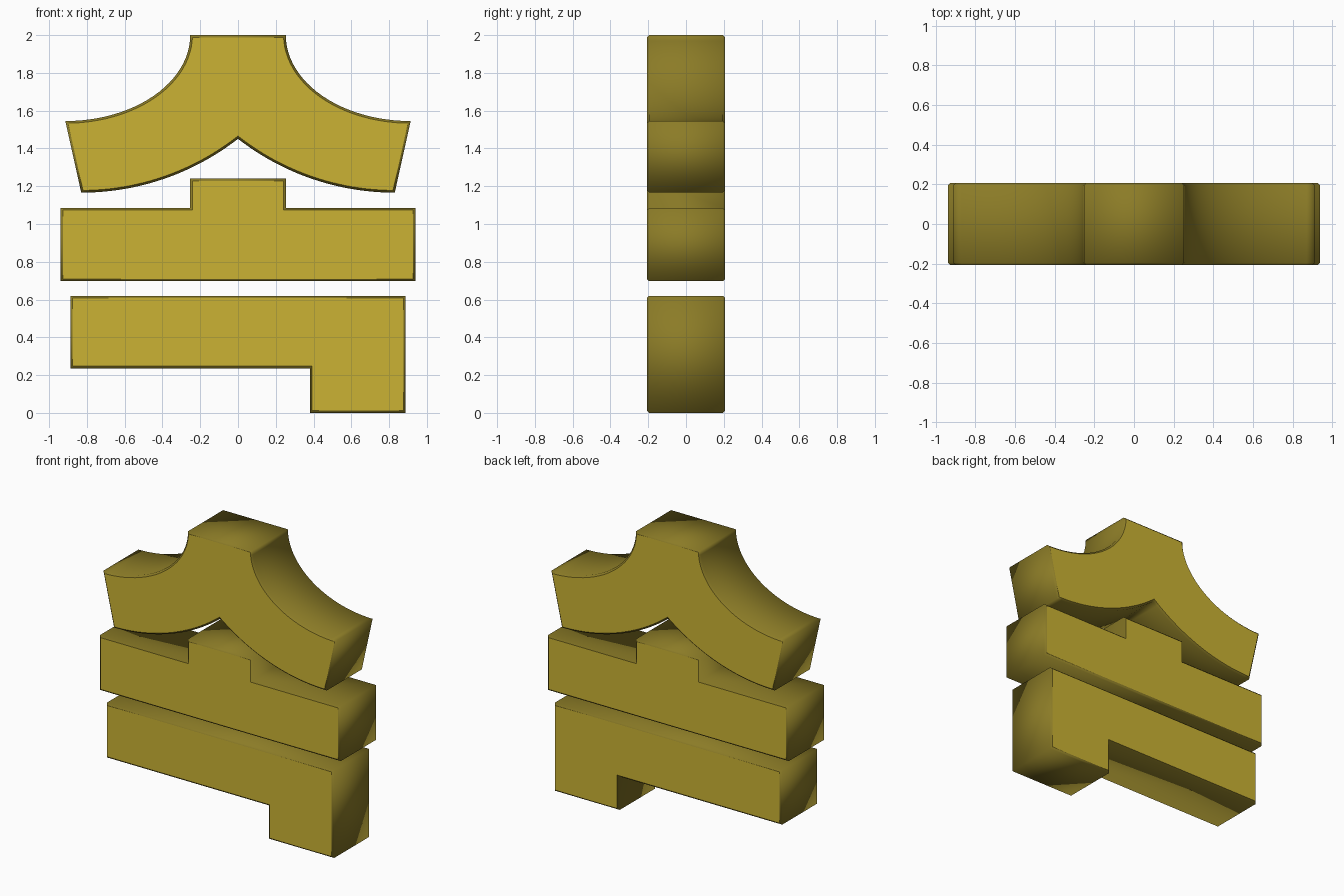
import bpy, bmesh
from math import sin, cos, pi, asin

if "Cube" in bpy.data.objects:
    bpy.data.objects.remove(bpy.data.objects["Cube"])

HALF_DEPTH = 0.207
RIM = 0.012


def material(name, rgb):
    m = bpy.data.materials.new(name)
    m.diffuse_color = (*rgb, 1)
    m.use_nodes = True
    m.node_tree.nodes["Principled BSDF"].inputs["Base Color"].default_value = m.diffuse_color
    return m


gold = material("gold_face", (0.60, 0.45, 0.034))
dark_gold = material("dark_gold_edge", (0.26, 0.20, 0.02))


def slab(name, outline):
    """Extrude an (x, z) outline along y, with a thin bevelled dark rim."""
    bm = bmesh.new()
    face = bm.faces.new([bm.verts.new((x, -HALF_DEPTH, z)) for x, z in outline])
    ext = bmesh.ops.extrude_face_region(bm, geom=[face], use_keep_orig=True)
    verts = [g for g in ext["geom"] if isinstance(g, bmesh.types.BMVert)]
    bmesh.ops.translate(bm, verts=verts, vec=(0, 2 * HALF_DEPTH, 0))
    bmesh.ops.recalc_face_normals(bm, faces=bm.faces[:])
    rim = [e for e in bm.edges if abs(e.verts[0].co.y - e.verts[1].co.y) < 1e-5]
    bmesh.ops.bevel(bm, geom=rim, offset=RIM, segments=1, profile=0.5,
                    affect='EDGES')
    bmesh.ops.recalc_face_normals(bm, faces=bm.faces[:])
    bm.normal_update()
    # flat bright caps, smooth dark sides
    for f in bm.faces:
        cap = abs(f.normal.y) > 0.99
        f.material_index = 0 if cap else 1
        f.smooth = not cap
        if cap:
            for e in f.edges:
                e.smooth = False
    me = bpy.data.meshes.new(name)
    bm.to_mesh(me)
    bm.free()
    me.materials.append(gold)
    me.materials.append(dark_gold)
    ob = bpy.data.objects.new(name, me)
    bpy.context.collection.objects.link(ob)


# Winged top piece: right half outline, then mirrored
N = 24
half = []
for i in range(N + 1):                      # concave shoulder
    a = i / N * pi / 2
    half.append((0.914 - 0.661 * cos(a), 2.0 - 0.455 * sin(a)))
R, tip_x, tip_z = 1.351, 0.83, 1.166        # underside arc
sweep = asin(tip_x / R)
for i in range(N):
    a = i / N * sweep
    half.append((tip_x - R * sin(a), tip_z + R * (1 - cos(a))))
peak = [(0, tip_z + R * (1 - cos(sweep)))]
slab("winged_top", half + peak + [(-x, z) for x, z in reversed(half)])

# Middle bar with a centred raised tab
tab = [(0.253, 1.24), (0.253, 1.085), (0.939, 1.085), (0.939, 0.697)]
slab("middle_bar", tab + [(-x, z) for x, z in reversed(tab)])

# Bottom bar with a foot at the right end
slab("footed_bar", [(-0.888, 0.62), (0.888, 0.62), (0.888, 0), (0.38, 0),
                    (0.38, 0.235), (-0.888, 0.235)])
